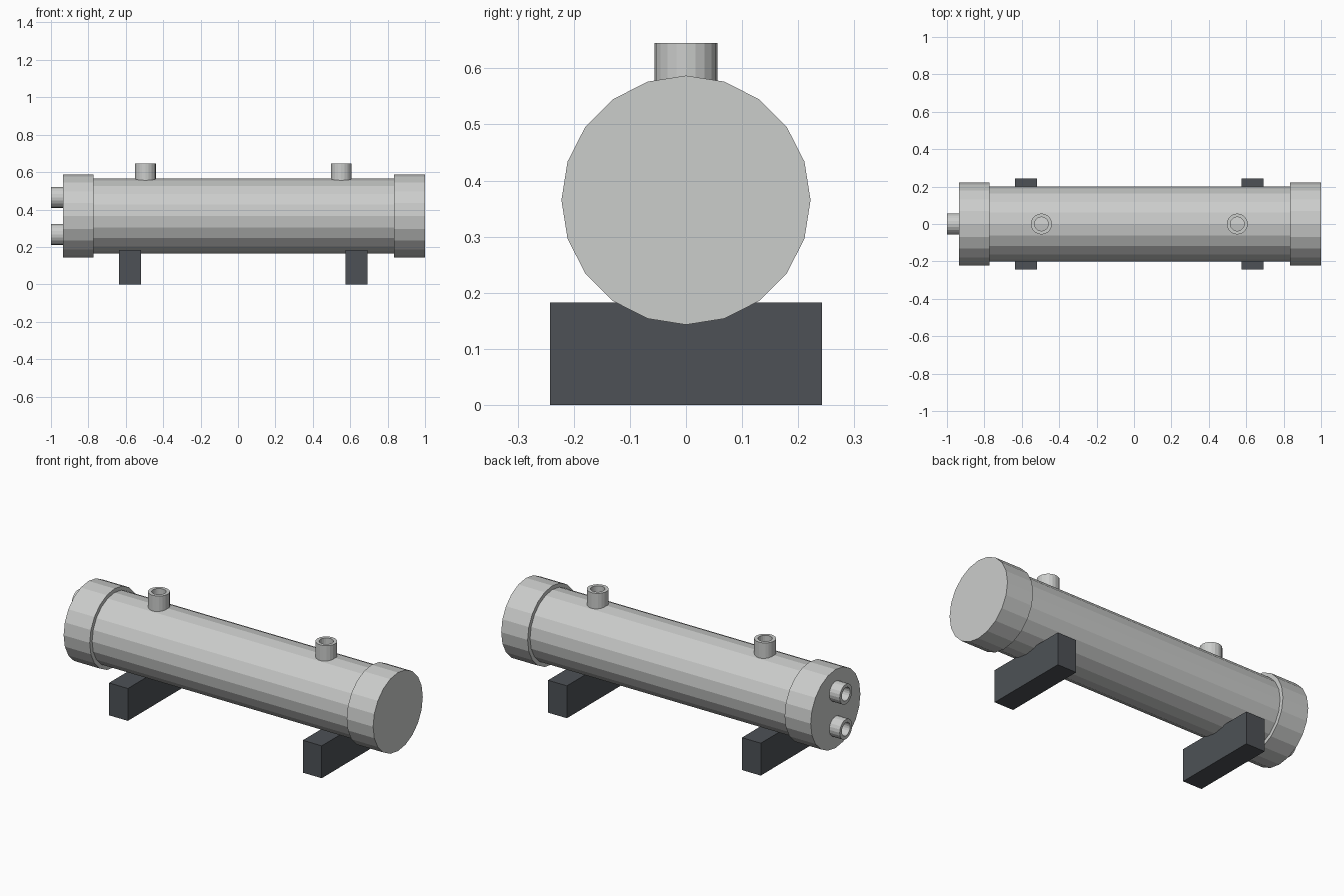
import bpy, bmesh
from math import pi
from mathutils import Matrix, Vector

cube = bpy.data.objects.get("Cube")
if cube:
    bpy.data.objects.remove(cube, do_unlink=True)

SIDES = 20
AXIS_Z = 0.365


def material(name, rgb):
    mat = bpy.data.materials.new(name)
    mat.use_nodes = True
    color = (*rgb, 1)
    mat.diffuse_color = color
    mat.node_tree.nodes["Principled BSDF"].inputs["Base Color"].default_value = color
    return mat


steel = material("light grey steel", (0.60, 0.61, 0.60))
dark = material("dark grey support", (0.075, 0.083, 0.093))


def finish(bm, name, mat):
    bmesh.ops.recalc_face_normals(bm, faces=bm.faces)
    mesh = bpy.data.meshes.new(name)
    bm.to_mesh(mesh)
    bm.free()
    mesh.materials.append(mat)
    obj = bpy.data.objects.new(name, mesh)
    bpy.context.collection.objects.link(obj)
    return obj


def lathe(name, profile, matrix, mat=steel):
    """Spin a (radius, height) profile around local z, then place it."""
    bm = bmesh.new()
    verts = [bm.verts.new((r, 0, h)) for r, h in profile]
    edges = [bm.edges.new(pair) for pair in zip(verts, verts[1:])]
    bmesh.ops.spin(bm, geom=verts + edges, cent=(0, 0, 0), axis=(0, 0, 1),
                   angle=2 * pi, steps=SIDES)
    bmesh.ops.remove_doubles(bm, verts=bm.verts, dist=0.0001)
    bm.transform(matrix)
    return finish(bm, name, mat)


def along_x(x, z):
    return Matrix.Translation((x, 0, z)) @ Matrix.Rotation(pi / 2, 4, "Y")


def drum(name, radius, x0, x1):
    length = x1 - x0
    return lathe(name, [(0, 0), (radius, 0), (radius, length), (0, length)],
                 along_x(x0, AXIS_Z))


def nozzle(name, length, matrix):
    outer, inner = 0.056, 0.037
    return lathe(name, [(inner, 0), (outer, 0), (outer, length),
                        (inner, length), (inner, 0)], matrix)


def box(name, low, high, mat):
    low, high = Vector(low), Vector(high)
    bm = bmesh.new()
    bmesh.ops.create_cube(bm, size=1)
    bm.transform(Matrix.Translation((low + high) / 2) @ Matrix.Diagonal((*(high - low), 1)))
    return finish(bm, name, mat)


# Shell and the two wider end heads
drum("shell", 0.2, -0.775, 0.835)
drum("right_head", 0.222, -0.935, -0.772)
drum("left_head", 0.222, 0.835, 1.0)

# Open pipe nozzles on top of the shell and on the right head
for side, x in (("right", -0.495), ("left", 0.552)):
    nozzle(side + "_top_nozzle", 0.09, Matrix.Translation((x, 0, 0.555)))
for level, z in (("upper", 0.465), ("lower", 0.267)):
    nozzle(level + "_end_nozzle", 0.07, along_x(-1.0, z))

# Support blocks
for side, x in (("right", -0.637), ("left", 0.575)):
    box(side + "_support", (x, -0.242, 0), (x + 0.118, 0.242, 0.183), dark)
